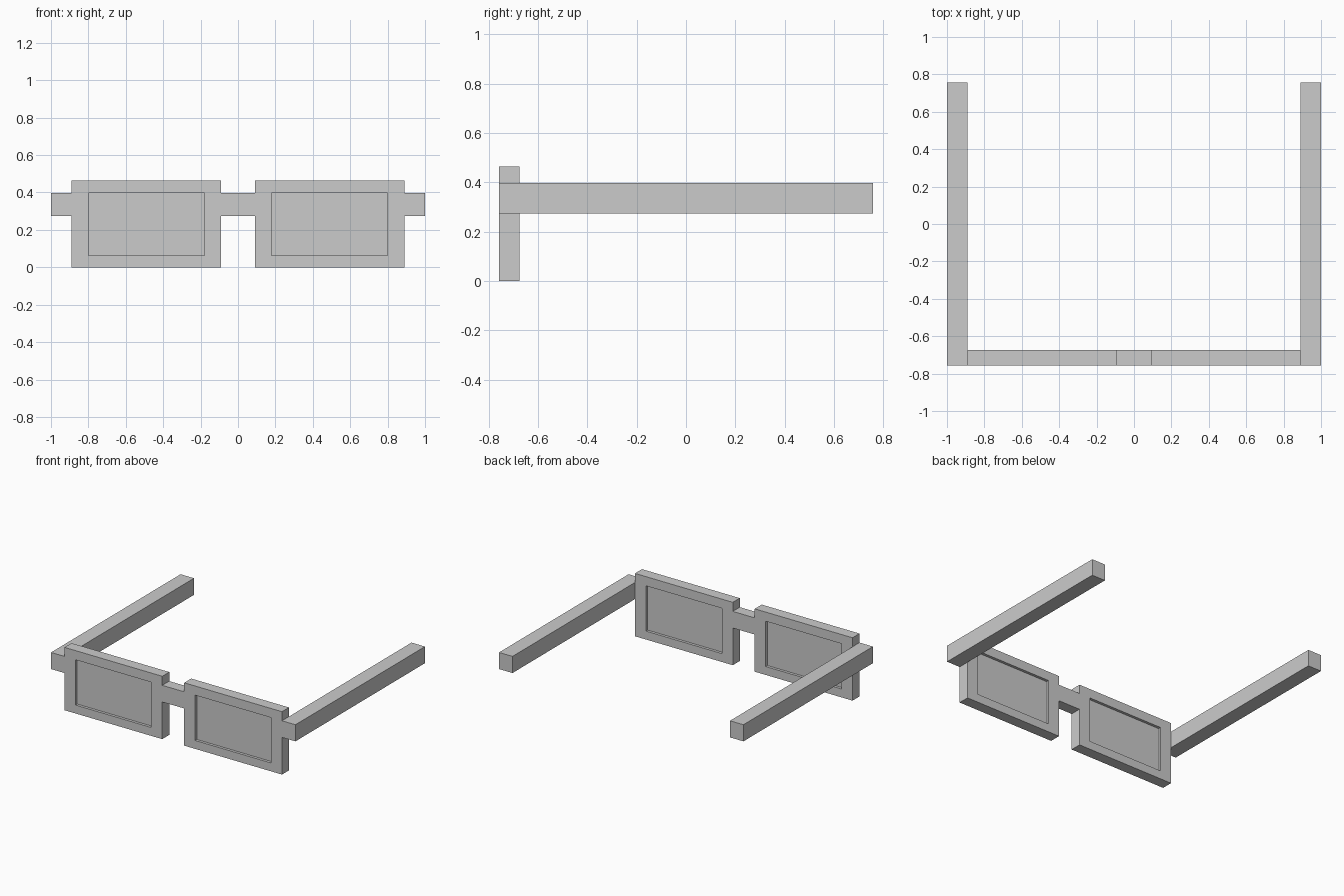
import bpy, bmesh

if "Cube" in bpy.data.objects:
    bpy.data.objects.remove(bpy.data.objects["Cube"])

FRONT, BACK = -0.757, -0.675     # depth of the front frame
ARM_Z = (0.275, 0.398)           # height band shared by bridge and arms


def new_object(name, bm, mirrored):
    bmesh.ops.recalc_face_normals(bm, faces=bm.faces)
    mesh = bpy.data.meshes.new(name)
    bm.to_mesh(mesh)
    bm.free()
    ob = bpy.data.objects.new(name, mesh)
    bpy.context.collection.objects.link(ob)
    if mirrored:
        mod = ob.modifiers.new("Mirror", 'MIRROR')
        mod.use_mirror_merge = False
    return ob


def box(name, x, y, z, mirrored=True):
    bm = bmesh.new()
    bmesh.ops.create_cube(bm, size=1)
    for v in bm.verts:
        v.co = [r[0] if c < 0 else r[1] for c, r in zip(v.co, (x, y, z))]
    return new_object(name, bm, mirrored)


def rim(name, outer, inner, y):
    # rectangular ring: loops front-outer, front-inner, back-inner, back-outer
    bm = bmesh.new()
    loops = []
    for (x0, x1, z0, z1), depth in ((outer, y[0]), (inner, y[0]), (inner, y[1]), (outer, y[1])):
        loops.append([bm.verts.new((a, depth, b))
                      for a, b in ((x0, z0), (x1, z0), (x1, z1), (x0, z1))])
    for i in range(4):
        a, b = loops[i], loops[(i + 1) % 4]
        for j in range(4):
            k = (j + 1) % 4
            bm.faces.new((a[j], a[k], b[k], b[j]))
    return new_object(name, bm, True)


# Lens surrounds and recessed lenses
rim("lens_rim", (0.09, 0.89, 0, 0.465), (0.18, 0.80, 0.062, 0.397), (FRONT, BACK))
box("lens", (0.18, 0.80), (-0.737, -0.695), (0.062, 0.397))

# Bridge over the nose
box("bridge", (-0.09, 0.09), (FRONT, BACK), ARM_Z, mirrored=False)

# Side arms
box("side_arm", (0.89, 1.0), (FRONT, 0.757), ARM_Z)
